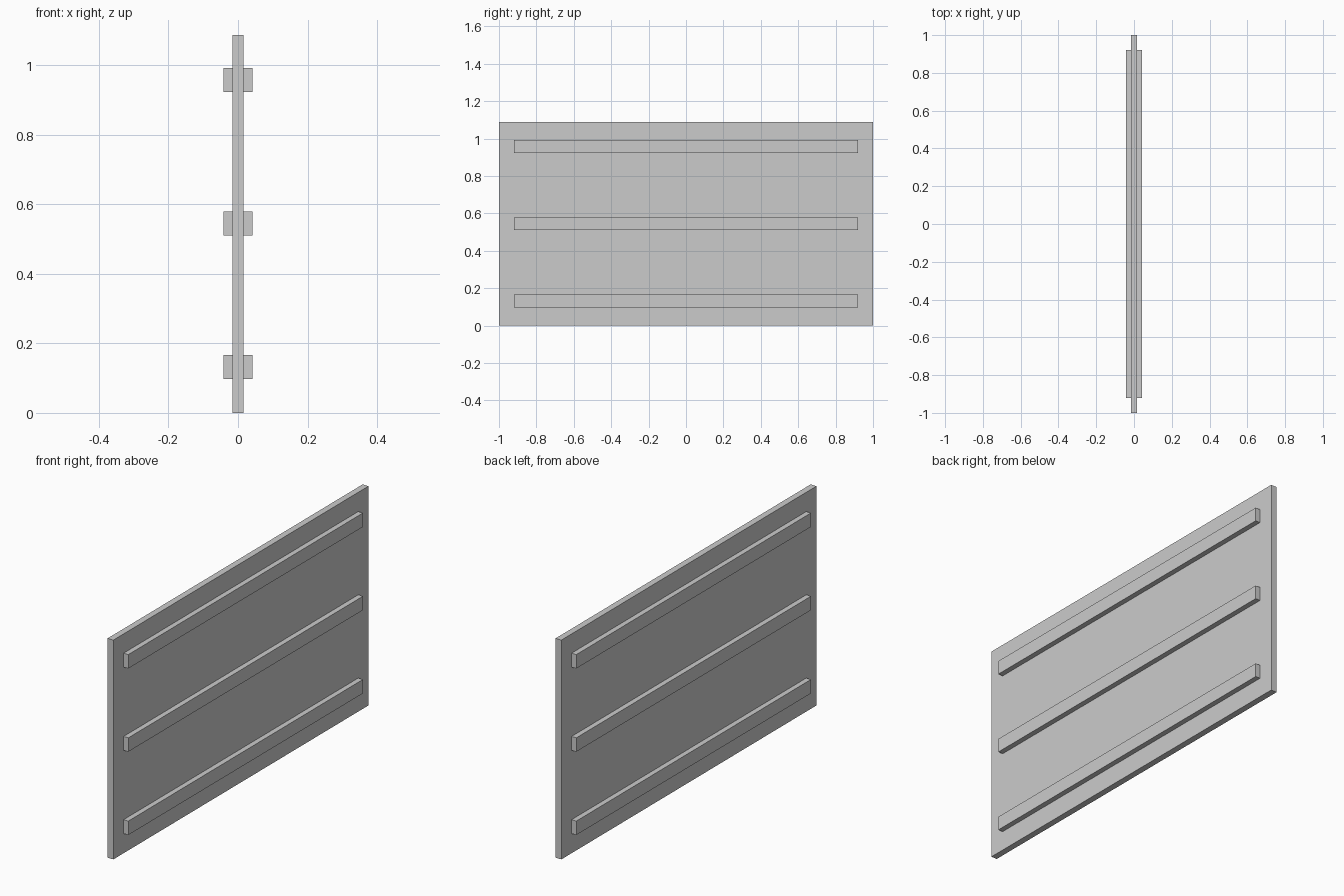
import bpy

cube = bpy.data.objects.get("Cube")
if cube:
    bpy.data.objects.remove(cube, do_unlink=True)

grey = bpy.data.materials.new("plain_grey")
grey.use_nodes = True
colour = (0.6, 0.6, 0.6, 1)
grey.diffuse_color = colour
grey.node_tree.nodes["Principled BSDF"].inputs["Base Color"].default_value = colour


def box(name, size, centre):
    bpy.ops.mesh.primitive_cube_add(size=1, location=centre)
    obj = bpy.context.object
    obj.name = name
    obj.scale = size
    bpy.ops.object.transform_apply(location=False, rotation=False, scale=True)
    obj.data.materials.append(grey)
    return obj


HEIGHT = 1.088
PANEL = 0.032      # panel thickness
DEPTH = 0.026      # how far each batten stands out

# Upright panel
box("panel", (PANEL, 2, HEIGHT), (0, 0, HEIGHT / 2))

# Three horizontal battens on each face
for level, z in (("lower", 0.132), ("middle", 0.545), ("upper", 0.958)):
    for side, sign in (("left", 1), ("right", -1)):
        x = sign * (PANEL + DEPTH) / 2
        box(f"{level}_batten_{side}", (DEPTH, 1.84, 0.069), (x, 0, z))
